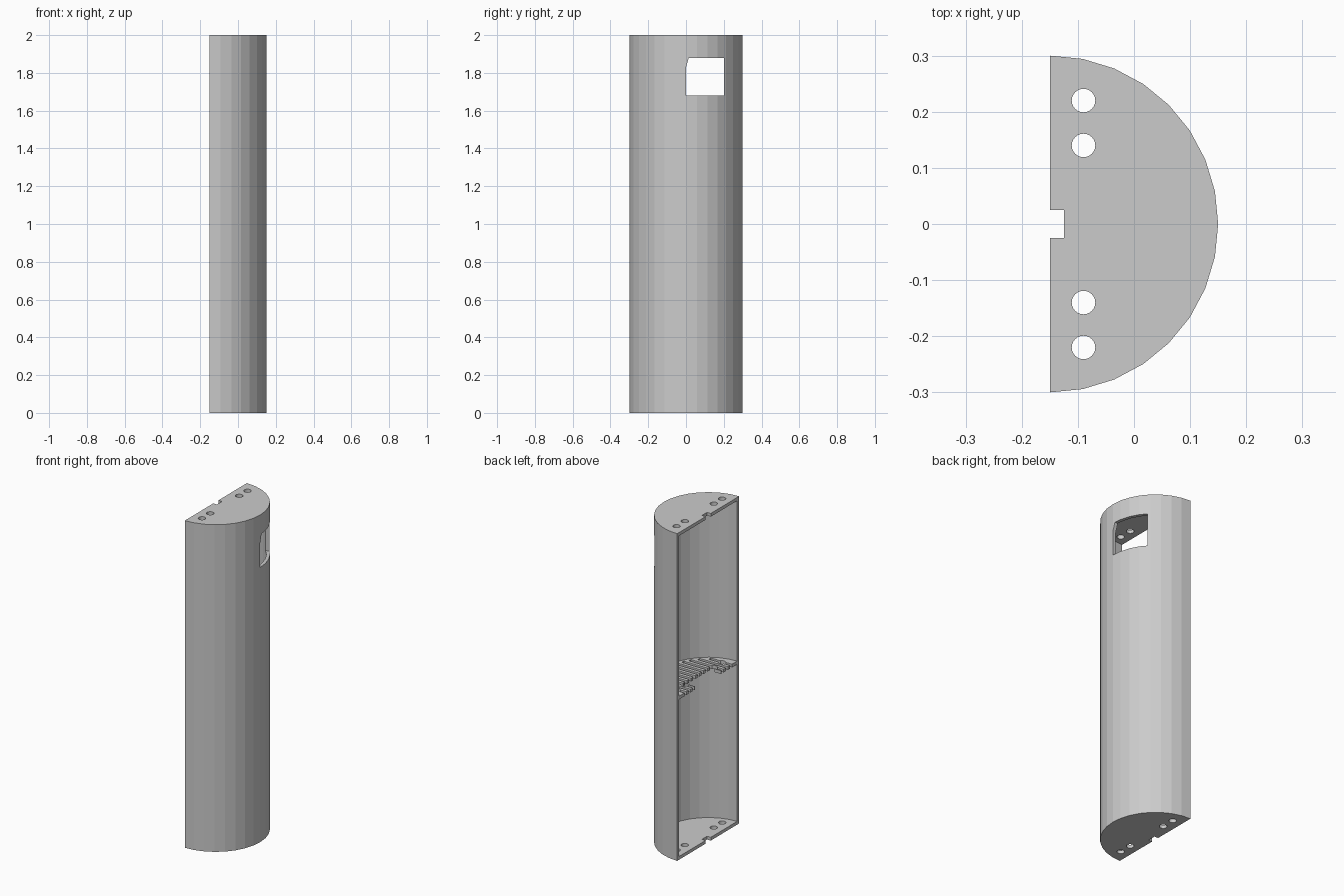
import bpy
import math
from mathutils import Matrix

if "Cube" in bpy.data.objects:
    bpy.data.objects.remove(bpy.data.objects["Cube"], do_unlink=True)

HEIGHT, RADIUS, WALL = 2.0, 0.3, 0.02
FLAT_X = -0.15          # plane of the open flat side
SEGMENTS = 16

grey = bpy.data.materials.new("light_grey")
grey.use_nodes = True
grey.diffuse_color = (0.6, 0.6, 0.6, 1)
grey.node_tree.nodes["Principled BSDF"].inputs["Base Color"].default_value = (0.6, 0.6, 0.6, 1)


def prism(name, outline, low, high, matrix=Matrix()):
    """Extrude a counter-clockwise outline between two heights."""
    n = len(outline)
    verts = [(u, v, h) for h in (low, high) for u, v in outline]
    faces = [tuple(reversed(range(n))), tuple(range(n, 2 * n))]
    faces += [(i, (i + 1) % n, n + (i + 1) % n, n + i) for i in range(n)]
    mesh = bpy.data.meshes.new(name)
    mesh.from_pydata(verts, [], faces)
    mesh.transform(matrix)
    mesh.materials.append(grey)
    obj = bpy.data.objects.new(name, mesh)
    bpy.context.collection.objects.link(obj)
    return obj


def box(name, x0, x1, y0, y1, z0, z1):
    return prism(name, [(x0, y0), (x1, y0), (x1, y1), (x0, y1)], z0, z1)


def half_disc(radius):
    angles = [math.pi * (i / SEGMENTS - 0.5) for i in range(SEGMENTS + 1)]
    return [(FLAT_X + radius * math.cos(a), radius * math.sin(a)) for a in angles]


def cut(target, cutter):
    """Subtract a cutter from the target and discard it."""
    mod = target.modifiers.new("cut", "BOOLEAN")
    mod.operation, mod.solver, mod.object = "DIFFERENCE", "EXACT", cutter
    bpy.context.view_layer.update()
    result = bpy.data.meshes.new_from_object(
        target.evaluated_get(bpy.context.evaluated_depsgraph_get()))
    target.modifiers.clear()
    target.data = result
    bpy.data.objects.remove(cutter, do_unlink=True)


# Half-round housing, hollowed and open on its flat side
housing = prism("housing", half_disc(RADIUS), 0, HEIGHT)
inner = RADIUS - WALL
cavity = [(-0.3, -inner)] + half_disc(inner) + [(-0.3, inner)]
cut(housing, prism("cavity_cutter", cavity, WALL, HEIGHT - WALL))

# Cable notch in both end caps
cut(housing, box("notch_cutter", -0.3, -0.125, -0.025, 0.025, -0.1, 2.1))

# Window through the curved wall, with one clipped corner
window = [(0, 1.68), (0.2, 1.68), (0.2, 1.88), (0.015, 1.88), (0, 1.83)]
yz_to_xyz = Matrix(((0, 0, 1, 0), (1, 0, 0, 0), (0, 1, 0, 0), (0, 0, 0, 1)))
cut(housing, prism("window_cutter", window, 0, 0.3, yz_to_xyz))

# Slotted middle shelf with a rectangular opening
shelf = prism("slotted_shelf", half_disc(inner + 0.003), 0.98, 1.0)
cut(shelf, box("opening_cutter", -0.3, -0.07, -0.125, 0.125, 0.9, 1.1))
for i in range(-6, 6):
    y = (i + 0.5) * 0.04
    end = FLAT_X + math.sqrt(0.262 ** 2 - y * y)
    cut(shelf, box("slot_cutter", -0.3, end, y - 0.01, y + 0.01, 0.9, 1.1))

# Screw holes running through the caps and the shelf
for y in (-0.22, -0.14, 0.14, 0.22):
    ring = [(-0.09 + 0.021 * math.cos(k * math.pi / 12),
             y + 0.021 * math.sin(k * math.pi / 12)) for k in range(24)]
    for part in (housing, shelf):
        cut(part, prism("hole_cutter", ring, -0.1, 2.1))
